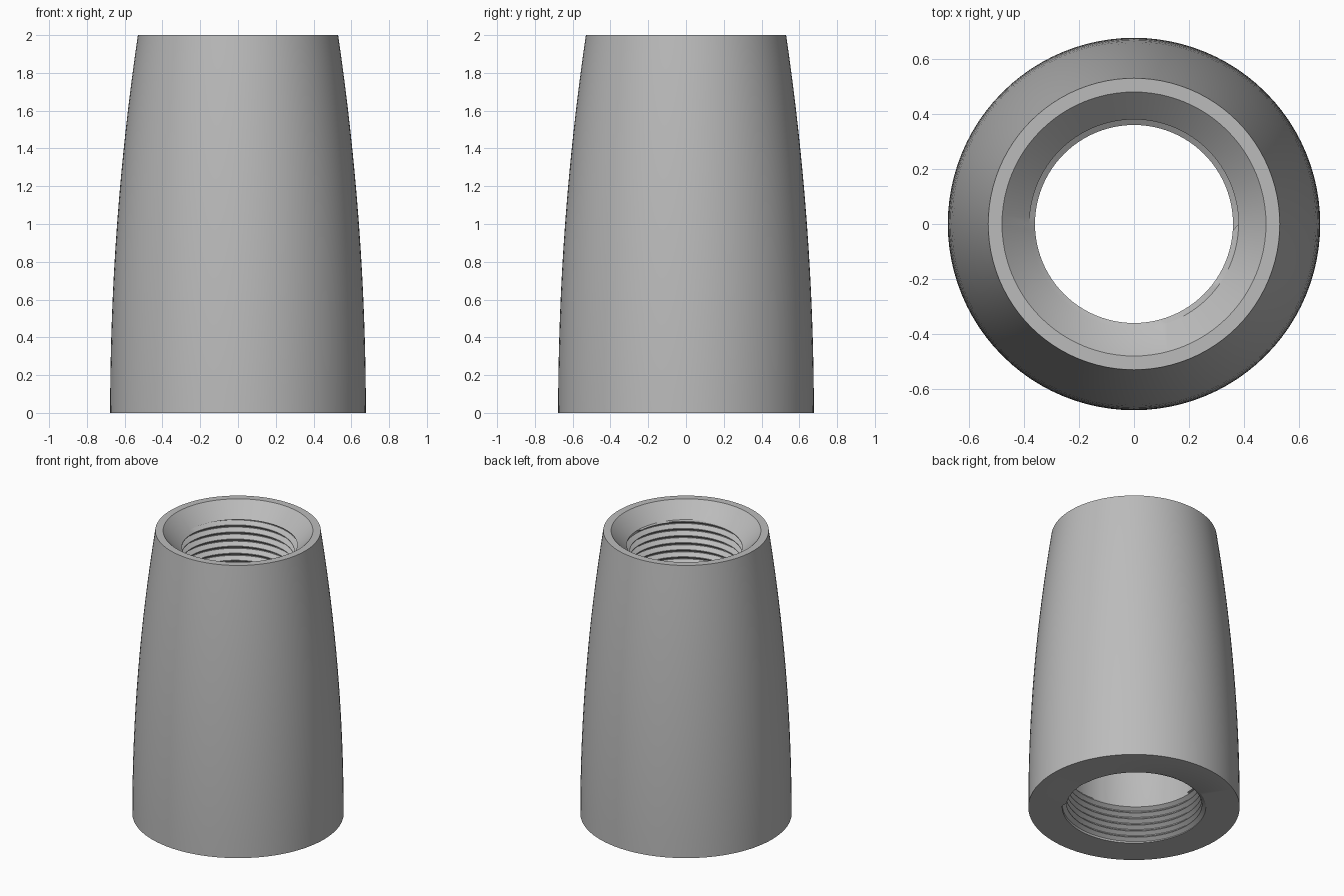
import bpy, bmesh, math

if "Cube" in bpy.data.objects:
    bpy.data.objects.remove(bpy.data.objects["Cube"])

N = 96  # segments around


def point(bm, r, z, j):
    a = 2 * math.pi * (j % N) / N
    return bm.verts.new((r * math.cos(a), r * math.sin(a), z))


def skin(bm, rows):
    """Join consecutive rows of vertices with quads."""
    for low, high in zip(rows, rows[1:]):
        for j in range(N):
            bm.faces.new((low[j], low[j + 1], high[j + 1], high[j]))


def lathe(bm, profile):
    skin(bm, [[point(bm, r, z, j) for j in range(N + 1)] for r, z in profile])


def thread(bm, z0, z1, pitch, r_minor, r_major, r_start, r_end):
    """Helical internal thread between two flat end loops."""
    wave = (0.0, 0.1, 0.5, 0.6)                 # crest, flank, root, flank
    radii = (r_minor, r_minor, r_major, r_major)
    rows = []
    for turn in range(-2, int((z1 - z0) / pitch) + 2):
        for w, r in zip(wave, radii):
            row = []
            for j in range(N + 1):
                z = z0 + pitch * (turn + w + j / N)
                if z <= z0 + 1e-5:
                    row.append(point(bm, r_start, z0, j))
                elif z >= z1 - 1e-5:
                    row.append(point(bm, r_end, z1, j))
                else:
                    row.append(point(bm, r, z, j))
            rows.append(row)
    skin(bm, rows)


bm = bmesh.new()

# bowed outer wall, vertical at the base and leaning in towards the top
lathe(bm, [(0.677 - 0.147 * (i / 16) ** 2, i / 8) for i in range(17)])
# flat top rim and countersink
lathe(bm, [(0.53, 2.0), (0.48, 2.0), (0.38, 1.9)])
# upper thread
thread(bm, 1.45, 1.9, 0.05, 0.36, 0.39, 0.36, 0.38)
# shoulder and smooth bore
lathe(bm, [(0.36, 1.45), (0.44, 1.45), (0.44, 0.27)])
# lower thread
thread(bm, 0.0, 0.27, 0.045, 0.435, 0.46, 0.46, 0.44)
# flat bottom rim
lathe(bm, [(0.46, 0.0), (0.677, 0.0)])

bmesh.ops.remove_doubles(bm, verts=bm.verts[:], dist=0.0001)
bmesh.ops.recalc_face_normals(bm, faces=bm.faces[:])
mesh = bpy.data.meshes.new("threaded_sleeve")
bm.to_mesh(mesh)
bm.free()

sleeve = bpy.data.objects.new("threaded_sleeve", mesh)
bpy.context.collection.objects.link(sleeve)
grey = bpy.data.materials.new("plain grey")
grey.diffuse_color = (0.5, 0.5, 0.5, 1)
grey.use_nodes = True
grey.node_tree.nodes["Principled BSDF"].inputs["Base Color"].default_value = grey.diffuse_color
mesh.materials.append(grey)

bpy.context.view_layer.objects.active = sleeve
sleeve.select_set(True)
bpy.ops.object.shade_smooth_by_angle(angle=math.radians(30))
